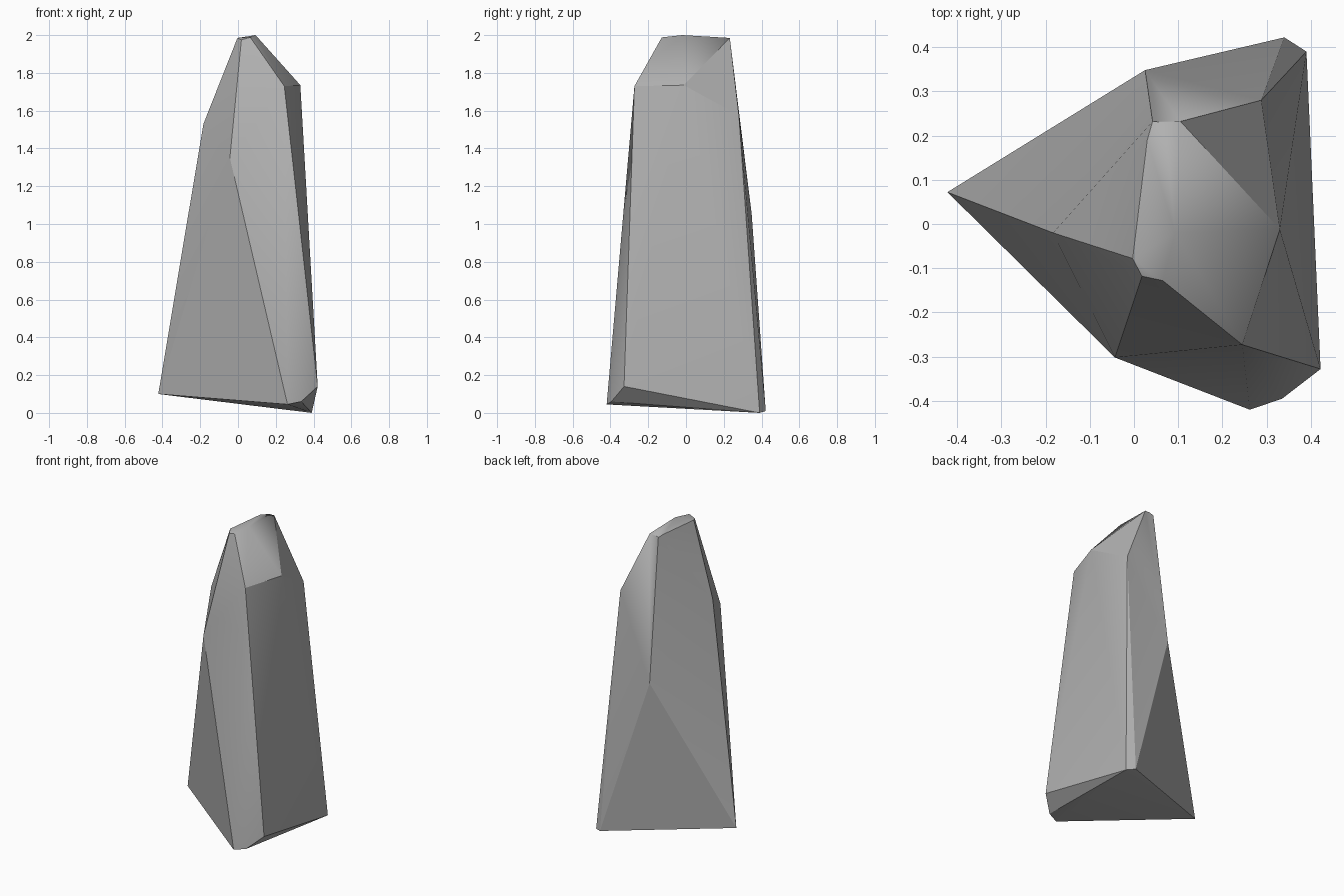
import bpy, bmesh
from mathutils import Vector

if "Cube" in bpy.data.objects:
    bpy.data.objects.remove(bpy.data.objects["Cube"])

# Corner points of the rock, by level
base = [(-0.422, 0.072, 0.10), (0.34, 0.422, 0.01), (0.39, 0.39, 0.0),
        (0.422, -0.328, 0.14), (0.335, -0.395, 0.06), (0.262, -0.42, 0.045)]
shoulder = [(0.025, 0.348, 1.05), (-0.043, -0.302, 1.35), (-0.183, -0.02, 1.53),
            (0.288, 0.28, 1.575), (0.245, -0.273, 1.73), (0.33, -0.012, 1.735)]
crown = [(-0.003, -0.078, 1.985), (0.018, -0.118, 1.975), (0.065, -0.128, 1.988),
         (0.03, 0.19, 1.985), (0.042, 0.232, 1.975), (0.07, 0.23, 1.985),
         (0.105, 0.232, 1.985), (0.093, -0.02, 2.0)]

# Faceted rock: convex skin around the corners
bm = bmesh.new()
for p in base + shoulder + crown:
    bm.verts.new(p)
bmesh.ops.convex_hull(bm, input=bm.verts[:])
loose = [v for v in bm.verts if not v.link_faces]
bmesh.ops.delete(bm, geom=loose, context='VERTS')

# Turn the back-left crease so it runs between the two shoulder corners
def near(p):
    return min(bm.verts, key=lambda v: (v.co - Vector(p)).length)
crease = bm.edges.get((near(base[0]), near(crown[4])))
if crease:
    bmesh.ops.rotate_edges(bm, edges=[crease])
bmesh.ops.recalc_face_normals(bm, faces=bm.faces[:])
mesh = bpy.data.meshes.new("rock_pillar")
bm.to_mesh(mesh)
bm.free()
rock = bpy.data.objects.new("rock_pillar", mesh)
bpy.context.collection.objects.link(rock)

# Soften the shallow creases, and the rounded ridge of the crown
bpy.context.view_layer.objects.active = rock
rock.select_set(True)
bpy.ops.object.shade_smooth_by_angle(angle=0.4)
for e in mesh.edges:
    ends = [mesh.vertices[i].co for i in e.vertices]
    if all(c.z > 1.98 and c.x > 0.06 for c in ends):
        e.use_edge_sharp = False

# Dark grey stone
stone = bpy.data.materials.new("stone")
stone.diffuse_color = (0.44, 0.44, 0.44, 1)
stone.use_nodes = True
stone.node_tree.nodes["Principled BSDF"].inputs["Base Color"].default_value = stone.diffuse_color
mesh.materials.append(stone)
